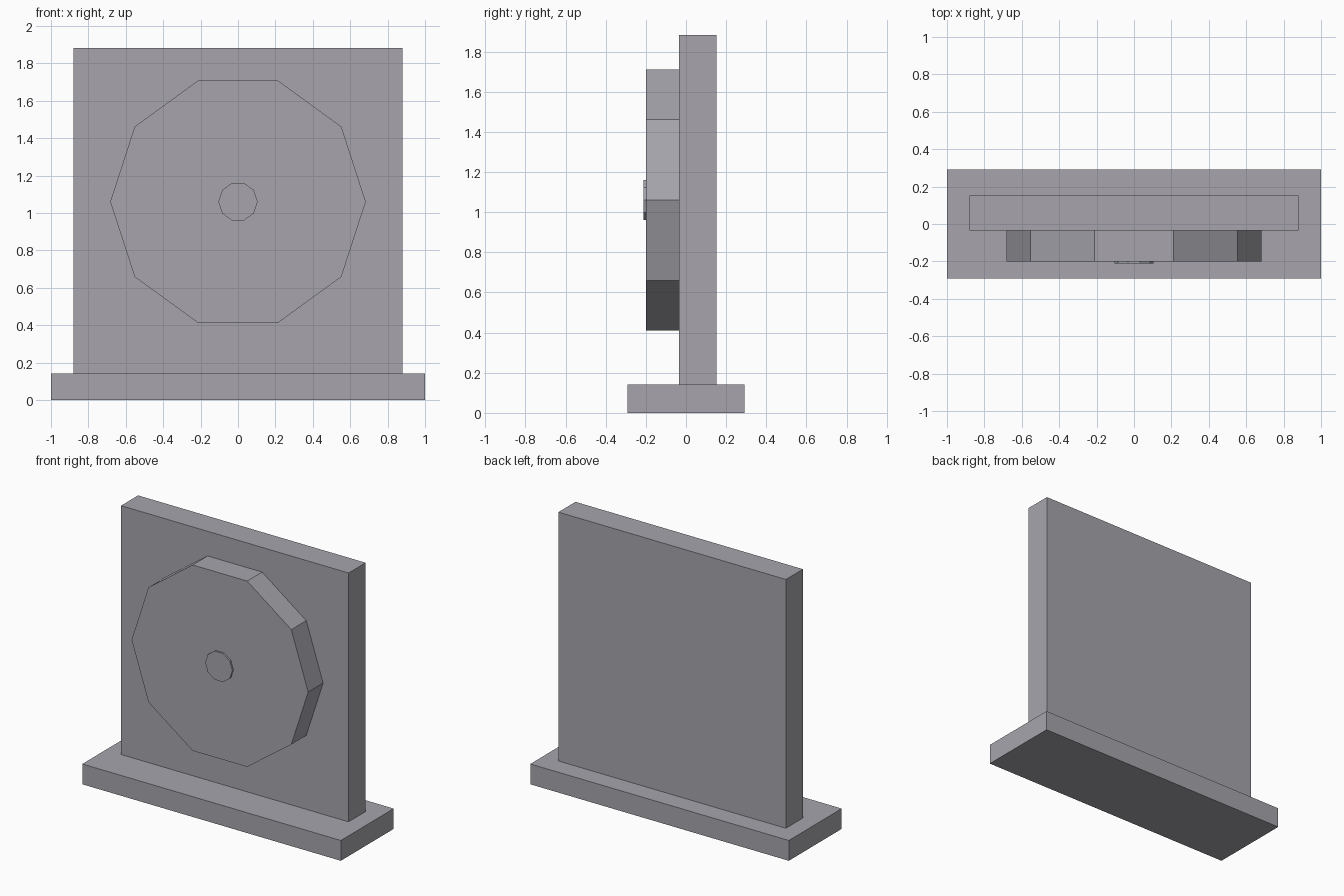
import bpy, bmesh
from math import cos, sin, pi

if "Cube" in bpy.data.objects:
    bpy.data.objects.remove(bpy.data.objects["Cube"])

# Dark, slightly cool grey shared by every part
grey = bpy.data.materials.new("dark_grey")
grey.diffuse_color = (0.385, 0.378, 0.415, 1.0)
grey.use_nodes = True
grey.node_tree.nodes["Principled BSDF"].inputs["Base Color"].default_value = grey.diffuse_color


def prism(name, profile, y_front, y_back):
    """Extrude an XZ profile along Y, flat shaded."""
    bm = bmesh.new()
    face = bm.faces.new([bm.verts.new((x, y_front, z)) for x, z in profile])
    result = bmesh.ops.extrude_face_region(bm, geom=[face], use_keep_orig=True)
    verts = [v for v in result["geom"] if isinstance(v, bmesh.types.BMVert)]
    bmesh.ops.translate(bm, verts=verts, vec=(0, y_back - y_front, 0))
    bmesh.ops.recalc_face_normals(bm, faces=bm.faces)
    mesh = bpy.data.meshes.new(name)
    bm.to_mesh(mesh)
    bm.free()
    mesh.materials.append(grey)
    obj = bpy.data.objects.new(name, mesh)
    bpy.context.collection.objects.link(obj)
    return obj


def rectangle(half_width, bottom, top):
    return [(-half_width, bottom), (half_width, bottom),
            (half_width, top), (-half_width, top)]


def decagon(radius, centre_z):
    return [(radius * cos(i * pi / 5), centre_z + radius * sin(i * pi / 5))
            for i in range(10)]


BASE_TOP = 0.142
PANEL_FRONT = -0.035
DISC_FRONT = -0.2
DISC_Z = 1.06

# Base slab and upright panel
prism("base", rectangle(1.0, 0.0, BASE_TOP), -0.292, 0.292)
prism("panel", rectangle(0.88, BASE_TOP, 1.882), PANEL_FRONT, 0.153)

# Ten-sided disc with a thin hub on its face
prism("disc", decagon(0.683, DISC_Z), DISC_FRONT, PANEL_FRONT)
prism("hub", decagon(0.105, DISC_Z), -0.212, DISC_FRONT)
